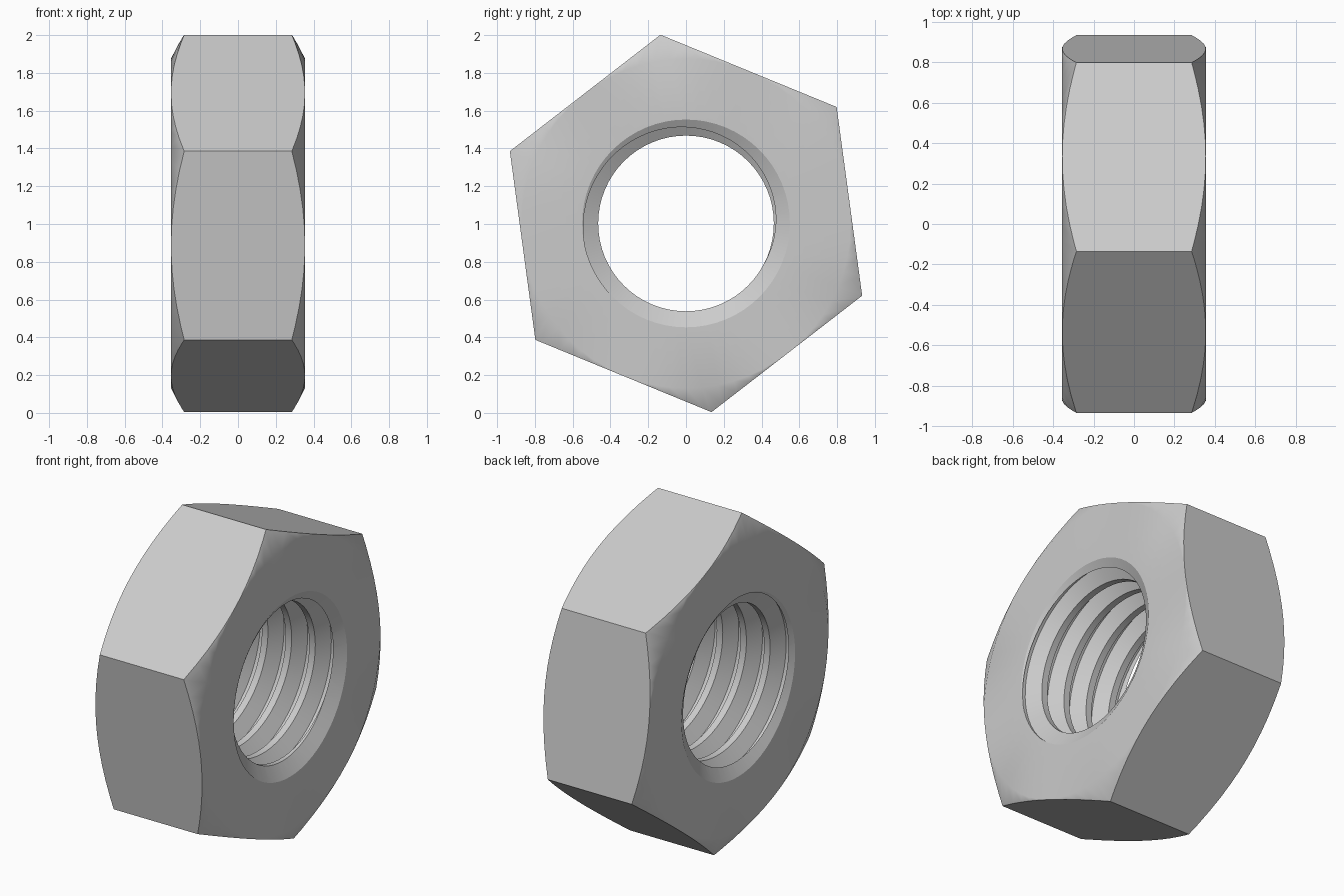
import bpy, bmesh
from math import sin, cos, pi, radians, tau

if "Cube" in bpy.data.objects:
    bpy.data.objects.remove(bpy.data.objects["Cube"])

HALF, APOTHEM, CORNER = 0.355, 0.872, 1.008   # thickness / hexagon
MINOR, MAJOR, PITCH = 0.465, 0.549, 0.1606    # thread
SEGS, CENTRE = 64, 1.003

steel = bpy.data.materials.new("steel grey")
steel.use_nodes = True
colour = (0.6, 0.6, 0.6, 1)
steel.diffuse_color = colour
steel.node_tree.nodes["Principled BSDF"].inputs["Base Color"].default_value = colour


def polar(x, r, a):
    return (x, r * cos(a), CENTRE + r * sin(a))


def finish(bm, name, helper=False):
    bmesh.ops.remove_doubles(bm, verts=bm.verts, dist=1e-5)
    bmesh.ops.recalc_face_normals(bm, faces=bm.faces)
    mesh = bpy.data.meshes.new(name)
    bm.to_mesh(mesh)
    bm.free()
    mesh.materials.append(steel)
    ob = bpy.data.objects.new(name, mesh)
    bpy.context.collection.objects.link(ob)
    ob.hide_render = helper
    return ob


def skin(bm, rows, closed=False):
    """Bridge neighbouring rows of points with quads."""
    rows = [[bm.verts.new(p) for p in row] for row in rows]
    pairs = zip(rows, rows[1:] + rows[:1]) if closed else zip(rows, rows[1:])
    for a, b in pairs:
        for i in range(len(a) - 1):
            bm.faces.new((a[i], a[i + 1], b[i + 1], b[i]))


def carve(ob, cutter, operation):
    mod = ob.modifiers.new(operation.lower(), 'BOOLEAN')
    mod.object, mod.operation, mod.solver = cutter, operation, 'EXACT'
    bpy.context.view_layer.objects.active = ob
    bpy.ops.object.modifier_apply(modifier=mod.name)
    bpy.data.objects.remove(cutter)


# Hexagonal blank
bm = bmesh.new()
angles = [radians(37.7 + 60 * k) for k in range(6)]
skin(bm, [[polar(x, CORNER, a) for x in (-0.5, 0.5)] for a in angles], closed=True)
bmesh.ops.holes_fill(bm, edges=bm.edges)
nut = finish(bm, "hex_nut")

# Turned envelope: chamfered corners and countersunk bore mouths
bm = bmesh.new()
half_profile = [(HALF - 0.318, 0), (HALF, 0.55), (HALF, APOTHEM), (0.285, CORNER), (0.234, 1.108)]
profile = half_profile + [(-x, r) for x, r in reversed(half_profile)]
skin(bm, [[polar(x, r, tau * k / SEGS) for x, r in profile] for k in range(SEGS)], closed=True)
carve(nut, finish(bm, "chamfer_envelope", True), 'INTERSECT')

# Right-hand screw whose turns share edges, closed by cones outside the nut
bm = bmesh.new()
section = [(-0.06, MINOR), (-0.01, MAJOR), (0.01, MAJOR), (0.06, MINOR), (PITCH - 0.06, MINOR)]
rows = []
for k in range(-5 * SEGS, 4 * SEGS + 1):
    shift = 0.258 - 0.25 * PITCH + PITCH * k / SEGS + 0.25 * PITCH
    rows.append([polar(shift + dx, r, tau * k / SEGS) for dx, r in section])
skin(bm, rows)
bmesh.ops.remove_doubles(bm, verts=bm.verts, dist=1e-5)
tips = {side: bm.verts.new((side * 1.4, 0, CENTRE)) for side in (-1, 1)}
for e in [e for e in bm.edges if e.is_boundary]:
    a, b = e.verts
    bm.faces.new((a, b, tips[1 if a.co.x + b.co.x > 0 else -1]))
carve(nut, finish(bm, "thread_cutter", True), 'DIFFERENCE')

# Smooth bore and corner chamfers, sharp everywhere else
bpy.ops.object.select_all(action='DESELECT')
nut.select_set(True)
bpy.context.view_layer.objects.active = nut
bpy.ops.object.shade_smooth_by_angle(angle=radians(28.5))
weighted = nut.modifiers.new("even shading", 'WEIGHTED_NORMAL')
weighted.keep_sharp = True
